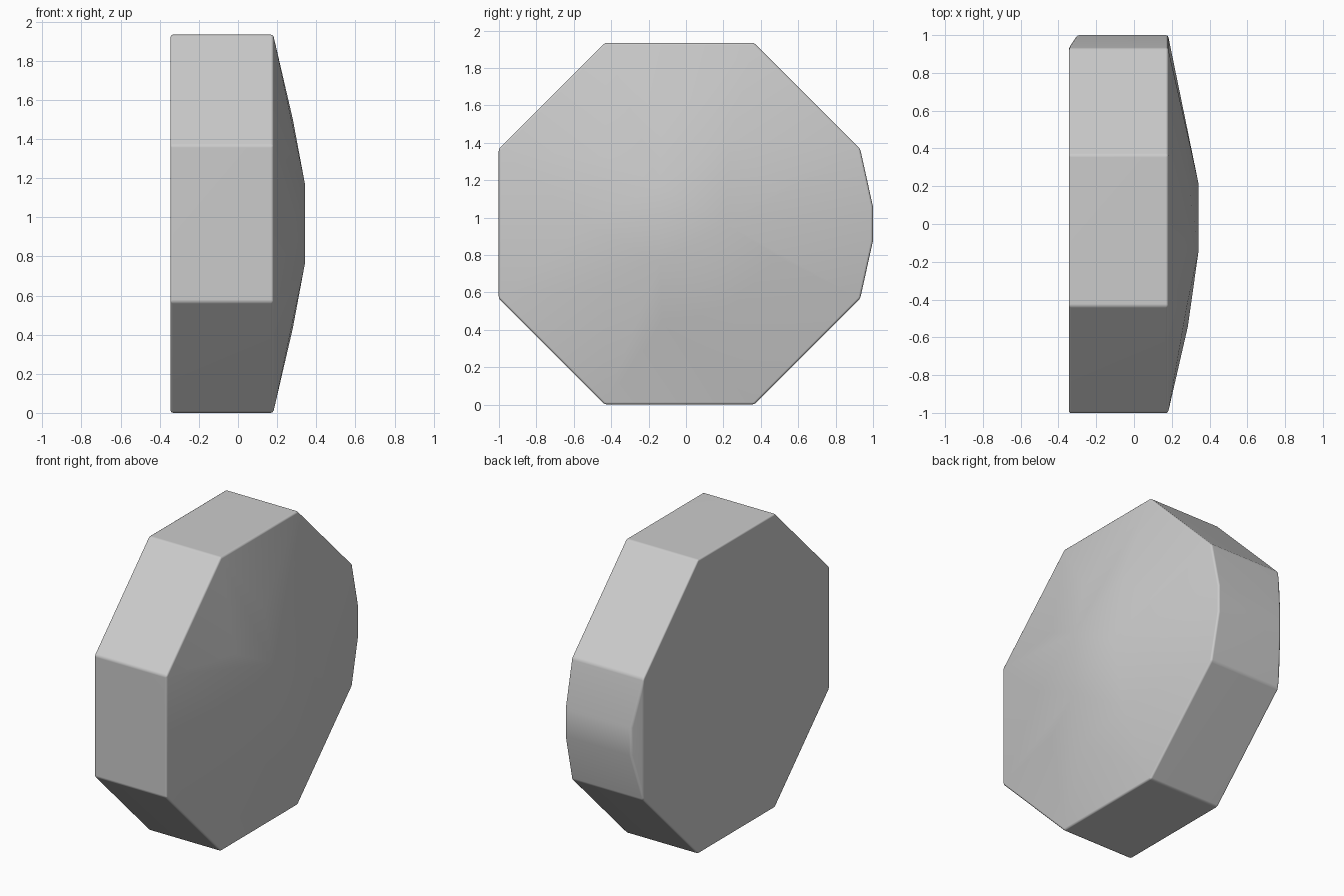
import bpy
import bmesh
from math import radians, sin, cos

cube = bpy.data.objects.get("Cube")
if cube:
    bpy.data.objects.remove(cube, do_unlink=True)

BACK, RIM = -0.345, 0.18
CY, CZ = -0.035, 0.967

# Single grey finish
grey = bpy.data.materials.new("plain_grey")
grey.use_nodes = True
colour = (0.6, 0.6, 0.6, 1)
grey.diffuse_color = colour
grey.node_tree.nodes["Principled BSDF"].inputs["Base Color"].default_value = colour


def ring(x, radius, angles, cy=CY):
    """Points around the x axis, angle measured from +y towards +z."""
    return [(x, cy + radius * cos(radians(a)), CZ + radius * sin(radians(a)))
            for a in angles]


# Octagonal drum outline
corners = [22.5 + 45 * i for i in range(8)]
points = ring(BACK, 1.046, corners) + ring(RIM, 1.046, corners)

# Shallow swelling on the +y side, chamfered at the back
points += [(x, 1.0, CZ + s * 0.09) for x in (BACK + 0.045, RIM) for s in (-1, 1)]

# Faceted dome: triangular crown and the ring of facets below it
points += ring(0.342, 0.235, (0, 120, 240), -0.023)
points += ring(0.285, 0.52, (60, 180, 300), -0.023)
points += ring(0.28, 0.545, [a + s for a in (0, 120, 240) for s in (-19, 19)], -0.023)

# Skin the points as one convex body
bm = bmesh.new()
for p in points:
    bm.verts.new(p)
hull = bmesh.ops.convex_hull(bm, input=bm.verts[:])
loose = [v for v in bm.verts if not v.link_faces]
bmesh.ops.delete(bm, geom=loose, context='VERTS')
bmesh.ops.dissolve_limit(bm, angle_limit=radians(1), verts=bm.verts[:], edges=bm.edges[:])
bmesh.ops.recalc_face_normals(bm, faces=bm.faces[:])

# Soften the drum edges
hard = [e for e in bm.edges if e.calc_face_angle(0) > radians(30)]
bmesh.ops.bevel(bm, geom=hard, offset=0.012, offset_type='OFFSET', segments=2,
                profile=0.5, affect='EDGES', clamp_overlap=True)

mesh = bpy.data.meshes.new("octagonal_button")
bm.to_mesh(mesh)
bm.free()
mesh.materials.append(grey)
button = bpy.data.objects.new("octagonal_button", mesh)
bpy.context.collection.objects.link(button)

# Smooth shading with flat faces kept even
bpy.ops.object.select_all(action='DESELECT')
button.select_set(True)
bpy.context.view_layer.objects.active = button
bpy.ops.object.shade_smooth_by_angle(angle=radians(50))
normals = button.modifiers.new("even_shading", 'WEIGHTED_NORMAL')
normals.keep_sharp = True
